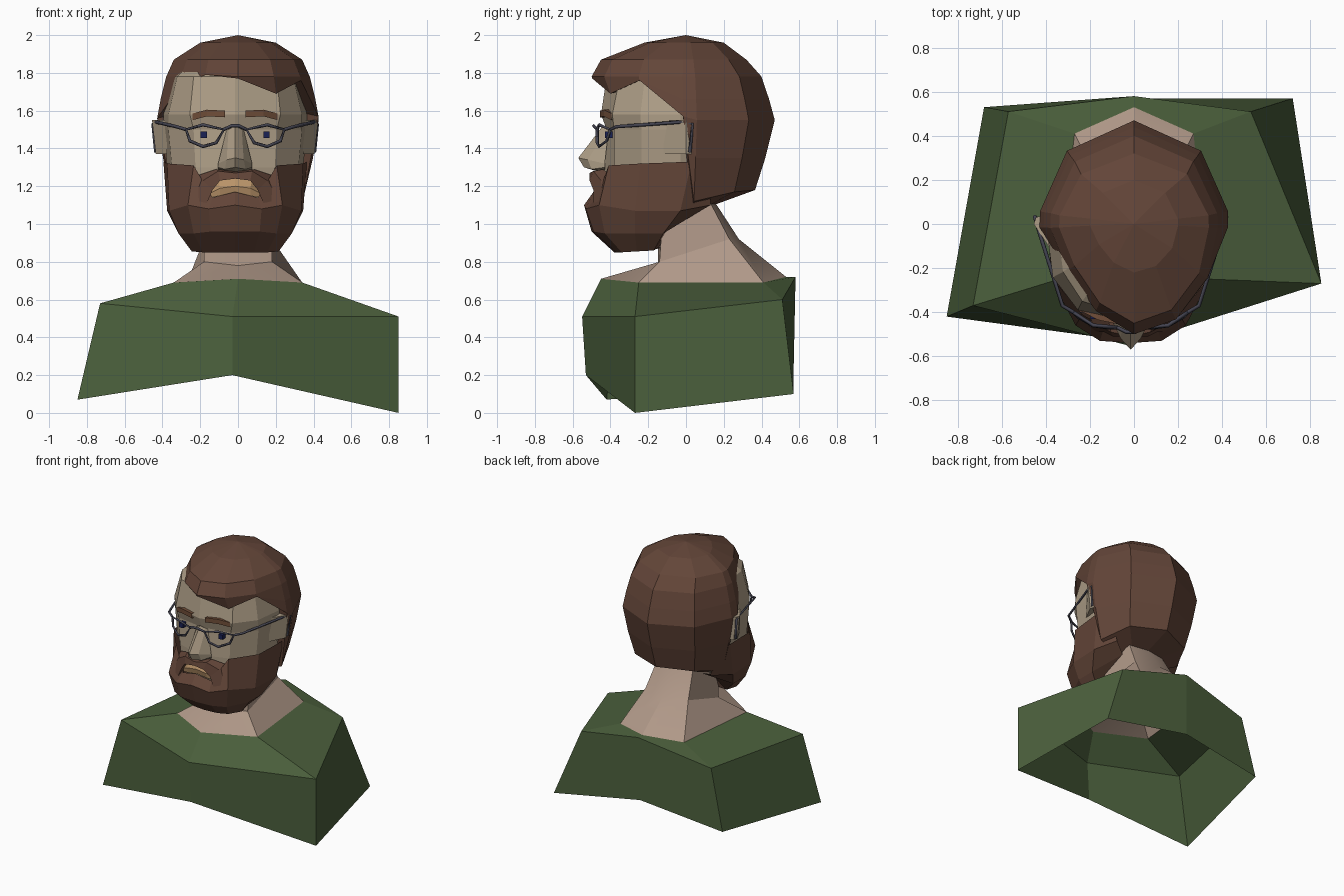
import bpy, bmesh
from math import sin, cos, radians

if "Cube" in bpy.data.objects:
    bpy.data.objects.remove(bpy.data.objects["Cube"])


def material(name, rgb):
    m = bpy.data.materials.new(name)
    m.diffuse_color = (*rgb, 1)
    m.use_nodes = True
    m.node_tree.nodes["Principled BSDF"].inputs["Base Color"].default_value = m.diffuse_color
    return m


SKIN = material("face_skin", (.42, .34, .24))
NECK = material("neck_skin", (.44, .32, .25))
HAIR = material("hair_brown", (.125, .06, .04))
BROW = material("brow_brown", (.16, .075, .04))
SHIRT = material("shirt_green", (.07, .115, .045))
FRAME = material("frame_grey", (.06, .06, .085))
IRIS = material("eye_blue", (.01, .015, .09))
LIP = material("lip_tan", (.48, .29, .14))
FACE_X = -.015  # the face sits slightly left of centre


def grid(name, rows, mat, closed=False, cap=False, mirror=False, smooth=False):
    """Skin rows of points with quads; optionally wrap, cap and mirror in x."""
    bm = bmesh.new()
    vs = [[bm.verts.new(p) for p in r] for r in rows]
    n = len(rows[0])
    for a, b in zip(vs, vs[1:]):
        for i in range(n if closed else n - 1):
            j = (i + 1) % n
            bm.faces.new((a[i], a[j], b[j], b[i]))
    if cap:
        bm.faces.new(vs[0])
        bm.faces.new(vs[-1])
    bmesh.ops.remove_doubles(bm, verts=bm.verts, dist=.0005)
    bmesh.ops.recalc_face_normals(bm, faces=bm.faces)
    me = bpy.data.meshes.new(name)
    bm.to_mesh(me)
    bm.free()
    me.materials.append(mat)
    ob = bpy.data.objects.new(name, me)
    bpy.context.collection.objects.link(ob)
    if mirror:
        ob.modifiers.new("mirror", 'MIRROR')
        ob.location.x = FACE_X
    if smooth:
        bpy.ops.object.select_all(action='DESELECT')
        ob.select_set(True)
        bpy.context.view_layer.objects.active = ob
        bpy.ops.object.shade_smooth_by_angle(angle=radians(25))
    return ob


def ring(half):
    """Full loop from a half loop running front centre to back centre."""
    return half + [(-x, y, z) for x, y, z in half[-2:0:-1]]


# Shirt: hexagonal shell, open below, uneven hem
neckline = ring([(0, -.45, .71), (.34, -.25, .69), (.27, .41, .69), (0, .53, .72)])
shoulders = [(-.03, -.55, .51), (.85, -.27, .51), (.53, .51, .60),
             (0, .58, .72), (-.57, .51, .61), (-.73, -.37, .58)]
hem = [(-.03, -.53, .20), (.85, -.27, 0), (.72, .57, .10),
       (-.01, .57, .24), (-.68, .53, .16), (-.85, -.42, .07)]
grid("shirt", [neckline, shoulders, hem], SHIRT, closed=True)

# Neck
grid("neck", [neckline,
              ring([(0, -.15, .78), (.18, -.14, .80), (.18, .23, .92), (0, .28, .92)]),
              ring([(0, -.14, 1.1), (.18, -.12, 1.1), (.15, .13, 1.11), (0, .15, 1.12)])],
     NECK, closed=True, smooth=True)

# Head: z, centre front y, front corner x/y, side x, back y
head_rows = [(1.90, -.25, .12, -.22, .20, .15), (1.78, -.42, .22, -.35, .33, .32),
             (1.58, -.45, .24, -.39, .38, .36), (1.50, -.42, .22, -.38, .38, .36),
             (1.30, -.45, .21, -.38, .36, .30), (1.14, -.45, .19, -.38, .28, .08),
             (1.02, -.40, .15, -.32, .16, .0)]
grid("head", [[(0, yc, z), (xf, yf, z), (xs * .93, yf * .62, z), (xs, -.03, z),
               (xs * .72, yb * .7, z), (0, yb, z)]
              for z, yc, xf, yf, xs, yb in head_rows], SKIN, mirror=True)

# Ears
grid("ear", [[(.36, -.12, z), (.44 + o, 0, z), (.43 + o, .03, z), (.36, .05, z)]
             for z, o in ((1.37, -.02), (1.55, 0))], SKIN, closed=True, cap=True, mirror=True)

# Nose
grid("nose", [[(0, -.44, 1.52), (.035, -.42, 1.50), (.045, -.41, 1.50)],
              [(0, -.57, 1.35), (.045, -.52, 1.34), (.09, -.43, 1.32)],
              [(0, -.54, 1.30), (.055, -.50, 1.29), (.09, -.43, 1.30)],
              [(0, -.44, 1.27), (.05, -.44, 1.28), (.09, -.43, 1.29)]], SKIN, mirror=True)

# Hair: profile of z, side radius, front radius, back radius
profile = [(2.0, 0, 0, 0), (1.96, .20, .22, .20), (1.87, .34, .45, .32),
           (1.78, .38, .50, .40), (1.66, .41, .45, .44), (1.55, .43, .44, .47),
           (1.35, .40, .42, .42), (1.10, .34, .36, .34)]


def hair_point(ang, z):
    for a, b in zip(profile, profile[1:]):
        if a[0] >= z >= b[0]:
            t = (a[0] - z) / (a[0] - b[0])
            rx, rf, rb = (a[k] + (b[k] - a[k]) * t for k in (1, 2, 3))
            c, s = cos(radians(ang)), sin(radians(ang))
            # the parted left front is combed closer to the head
            f = {-75: .95, -62: .90, -30: .92}.get(ang, 1)
            return (rx * s * f, -c * f * (rf if c > 0 else rb), z)


# Angle from the front and the height where each hair column ends
columns = [(0, 1.77), (30, 1.69), (60, 1.76), (88, 1.57), (97, 1.12), (135, 1.17), (180, 1.18),
           (-135, 1.17), (-97, 1.12), (-88, 1.56), (-62, 1.72), (-30, 1.79)]
hair = [[hair_point(a, max(row[0], end)) for a, end in columns] for row in profile]
lip = []
for (a, end), (x, y, z) in zip(columns, hair[-1]):
    s = .8 if abs(a) < 90 else .4
    lip.append((x * s, y * s, z + (.02 if s > .6 else -.08)))
grid("hair", hair + [lip], HAIR, closed=True)

# Beard: rows from the cheek line down under the chin
grid("beard", [
    [(0, -.49, 1.17), (.12, -.47, 1.14), (.22, -.41, 1.31), (.36, -.24, 1.32), (.38, .03, 1.33), (.35, .13, 1.33)],
    [(0, -.54, 1.10), (.14, -.53, 1.08), (.25, -.46, 1.10), (.35, -.27, 1.07), (.36, -.03, 1.07), (.28, .13, 1.10)],
    [(0, -.50, .96), (.13, -.49, .96), (.22, -.43, .95), (.30, -.27, .95), (.30, -.12, .95), (.17, .06, 1.06)],
    [(0, -.38, .85), (.10, -.37, .85), (.17, -.34, .85), (.23, -.26, .855), (.21, -.17, .86), (.15, -.1, .97)],
    [(0, -.14, .87), (.05, -.14, .87), (.1, -.14, .87), (.15, -.14, .88), (.17, -.14, .88), (.15, -.1, .97)]],
    HAIR, mirror=True)

# Moustache
grid("moustache", [
    [(0, -.45, 1.28), (.10, -.44, 1.29), (.19, -.40, 1.26), (.25, -.40, 1.14)],
    [(0, -.51, 1.27), (.09, -.49, 1.28), (.17, -.45, 1.23), (.23, -.44, 1.13)],
    [(0, -.51, 1.24), (.08, -.51, 1.23), (.12, -.49, 1.18), (.15, -.49, 1.11)],
    [(0, -.45, 1.24), (.08, -.44, 1.23), (.12, -.43, 1.18), (.15, -.43, 1.11)]],
    HAIR, mirror=True)

# Lips
grid("lips", [[(0, -.46, 1.25), (.09, -.45, 1.23), (.13, -.44, 1.17)],
              [(0, -.48, 1.20), (.08, -.48, 1.19), (.13, -.45, 1.165)],
              [(0, -.47, 1.16), (.08, -.47, 1.15), (.13, -.45, 1.14)]], LIP, mirror=True)

# Eyebrows
grid("eyebrow", [[(.055, y, z), (.15, y + .02, z + .005), (.225, y + .06, z - .015)]
                 for y, z in ((-.42, 1.565), (-.455, 1.565), (-.455, 1.60), (-.42, 1.60))],
     BROW, mirror=True)

# Eyes
grid("eye", [[(x, -.43, 1.455), (x, -.43, 1.49), (x, -.39, 1.49), (x, -.39, 1.455)]
             for x in (.15, .183)], IRIS, closed=True, cap=True, mirror=True)

# Glasses: hexagonal rims, bridge and arms as thin square wire
rim = [(.06, -.47, 1.50), (.10, -.47, 1.43), (.17, -.46, 1.41),
       (.24, -.42, 1.44), (.26, -.40, 1.50), (.17, -.46, 1.525)]
arm = [(.26, -.40, 1.50), (.31, -.37, 1.515), (.42, -.02, 1.54), (.435, .035, 1.53), (.42, .02, 1.38)]
bridge = [(-.06, -.47, 1.50), (-.02, -.49, 1.52), (.02, -.49, 1.52), (.06, -.47, 1.50)]
cu = bpy.data.curves.new("glasses", 'CURVE')
cu.dimensions = '3D'
cu.bevel_depth = .009
cu.bevel_resolution = 0
cu.materials.append(FRAME)
wires = [(bridge, 1, False)] + [(p, s, c) for s in (1, -1) for p, c in ((rim, True), (arm, False))]
for pts, side, cyclic in wires:
    sp = cu.splines.new('POLY')
    sp.points.add(len(pts) - 1)
    for p, (x, y, z) in zip(sp.points, pts):
        p.co = (x * side, y, z, 1)
    sp.use_cyclic_u = cyclic
glasses = bpy.data.objects.new("glasses", cu)
bpy.context.collection.objects.link(glasses)
glasses.location.x = FACE_X
bpy.ops.object.select_all(action='DESELECT')
glasses.select_set(True)
bpy.context.view_layer.objects.active = glasses
bpy.ops.object.convert(target='MESH')
